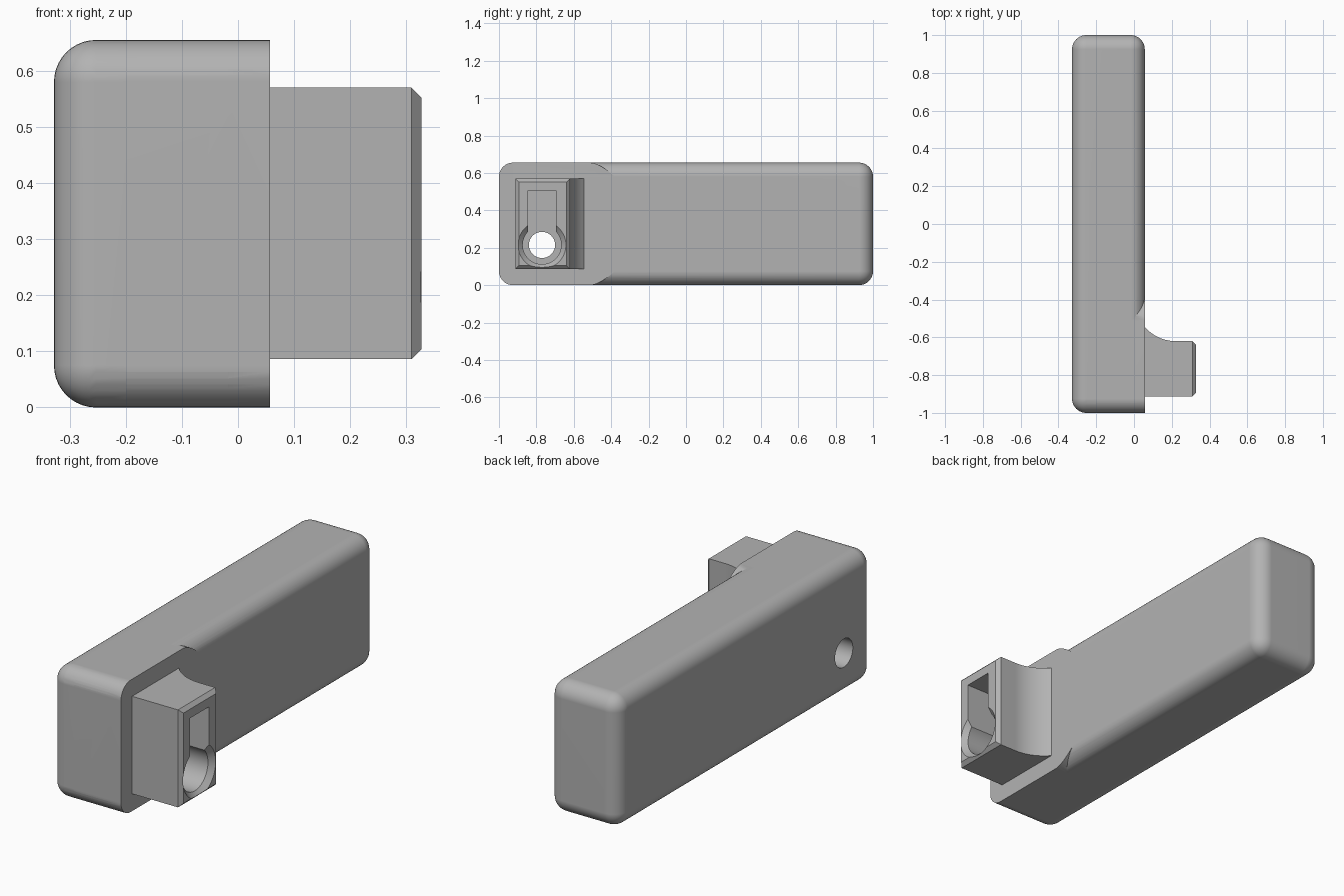
import bpy, bmesh
from math import sin, cos, pi, radians, sqrt
from mathutils import Matrix, Vector

if "Cube" in bpy.data.objects:
    bpy.data.objects.remove(bpy.data.objects["Cube"])

grey = bpy.data.materials.new("plain grey")
grey.use_nodes = True
grey.diffuse_color = (0.45, 0.45, 0.45, 1)
grey.node_tree.nodes["Principled BSDF"].inputs["Base Color"].default_value = grey.diffuse_color

BACK, FACE, TIP, HIGH, R = -0.328, 0.057, 0.327, 0.655, 0.075
KEY_Y, KEY_Z = -0.77, 0.215
WALL = 0.11


def finish(name, bm):
    bmesh.ops.recalc_face_normals(bm, faces=bm.faces)
    mesh = bpy.data.meshes.new(name)
    bm.to_mesh(mesh)
    bm.free()
    ob = bpy.data.objects.new(name, mesh)
    bpy.context.collection.objects.link(ob)
    mesh.materials.append(grey)
    return ob


def box(name, lo, hi, bevel=0):
    bm = bmesh.new()
    lo, hi = Vector(lo), Vector(hi)
    bmesh.ops.create_cube(bm, size=1)
    for v in bm.verts:
        v.co = (lo + hi) / 2 + v.co * (hi - lo)
    if bevel:
        bmesh.ops.bevel(bm, geom=bm.edges[:], offset=bevel, segments=10,
                        profile=0.5, affect='EDGES')
    return finish(name, bm)


def prism(name, points, push):
    bm = bmesh.new()
    face = bm.faces.new([bm.verts.new(p) for p in points])
    out = bmesh.ops.extrude_face_region(bm, geom=[face])
    bmesh.ops.translate(bm, vec=push, verts=[v for v in out["geom"] if isinstance(v, bmesh.types.BMVert)])
    return finish(name, bm)


def round_cutter(name, y, z, stations):
    """Turned shape along x, from (x, radius) stations."""
    bm = bmesh.new()
    n = 64
    rings = [[bm.verts.new((x, y + r * cos(2 * pi * i / n), z + r * sin(2 * pi * i / n)))
              for i in range(n)] for x, r in stations]
    for a, b in zip(rings, rings[1:]):
        for i in range(n):
            bm.faces.new((a[i], a[(i + 1) % n], b[(i + 1) % n], b[i]))
    bm.faces.new(rings[0])
    bm.faces.new(rings[-1])
    return finish(name, bm)


def combine(target, tool, operation):
    mod = target.modifiers.new(tool.name, 'BOOLEAN')
    mod.operation, mod.solver, mod.object = operation, 'EXACT', tool
    bpy.context.view_layer.objects.active = target
    bpy.ops.object.modifier_apply(modifier=mod.name)
    bpy.data.objects.remove(tool)


# Rounded main body
body = box("body", (BACK, -1, 0), (FACE, 1, HIGH), R)

# Square-edged front end that fades into the rounded body
half = [(-1 + R - R * cos(a), HIGH - R + R * sin(a)) for a in [i * pi / 20 for i in range(11)]]
half += [(-0.51 + 0.14 * t, HIGH - 0.085 * t ** 1.6) for t in [i / 8 for i in range(9)]]
outline = half + [(y, HIGH - z) for y, z in reversed(half)]
combine(body, prism("square_end", [(-0.2, y, z) for y, z in outline], (FACE + 0.2, 0, 0)), 'UNION')

# Lug with a concave flare on its back side
Y0, Y1, Z0, Z1, C, FR = -0.912, -0.62, 0.086, 0.57, 0.018, 0.215
flare = [(0.22 - 0.163 * i / 12, Y1 + FR - sqrt(FR ** 2 - (0.163 * i / 12) ** 2)) for i in range(13)]
plan = [(0.0, Y0), (TIP - C, Y0), (TIP, Y0 + C), (TIP, Y1 - C), (TIP - C, Y1)] + flare + [(0.0, flare[-1][1])]
lug = prism("lug", [(x, y, Z0) for x, y in plan], (0, 0, Z1 - Z0))
side = [(-0.1, Z0), (TIP - C, Z0), (TIP, Z0 + C), (TIP, Z1 - C), (TIP - C, Z1), (-0.1, Z1)]
trim = [(x, z + (0.1 if z > 0.3 else -0.1) * (x < 0)) for x, z in side]
combine(lug, prism("lug_trim", [(x, -1.2, z) for x, z in trim], (0, 1, 0)), 'INTERSECT')
combine(body, lug, 'UNION')

# Keyhole: flared entry, slot above it and a through hole
combine(body, round_cutter("entry", KEY_Y, KEY_Z,
        [(0.05, 0.103), (TIP - 0.025, 0.103), (TIP + 0.005, 0.133)]), 'DIFFERENCE')
combine(body, box("slot", (0.05, KEY_Y - 0.075, KEY_Z), (0.4, KEY_Y + 0.075, 0.507)), 'DIFFERENCE')
combine(body, round_cutter("through_hole", KEY_Y, KEY_Z, [(-0.5, 0.07), (0.2, 0.07)]), 'DIFFERENCE')

# Hollow inside and its chamfered round window
combine(body, box("hollow", (BACK + WALL, -0.4, WALL), (FACE - WALL, 1 - WALL, HIGH - WALL)), 'DIFFERENCE')
combine(body, round_cutter("window", 0.49, HIGH / 2,
        [(-0.1, 0.19), (FACE - 0.02, 0.19), (FACE, 0.208), (FACE + 0.05, 0.208)]), 'DIFFERENCE')

# Smooth the rounded faces, keep the hard edges
bpy.ops.object.select_all(action='DESELECT')
body.select_set(True)
bpy.context.view_layer.objects.active = body
bpy.ops.object.shade_smooth_by_angle(angle=radians(25))
weighted = body.modifiers.new("weighted_normals", 'WEIGHTED_NORMAL')
weighted.keep_sharp = True
